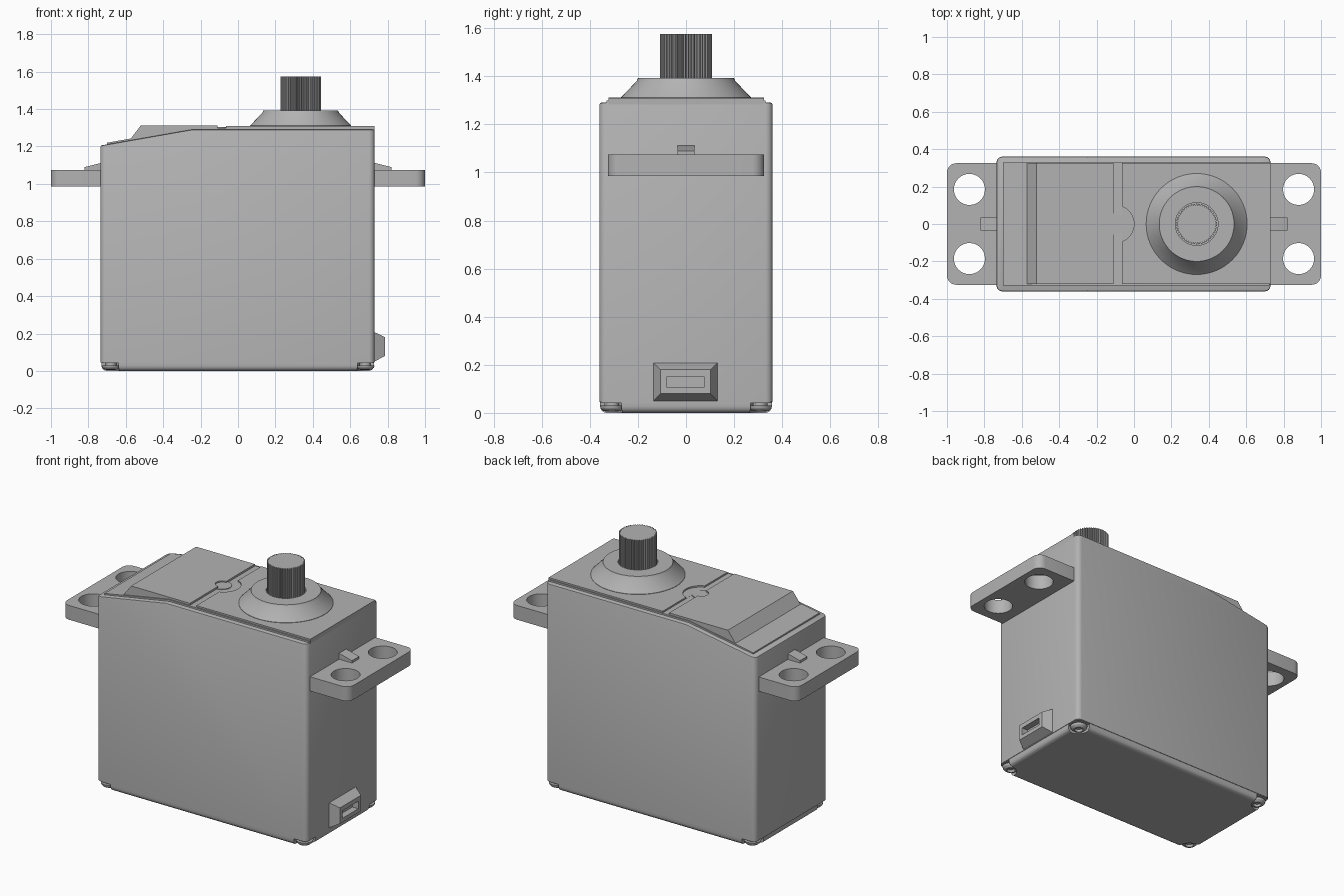
import bpy
import bmesh
from math import sin, cos, pi, radians
from mathutils import Vector

if "Cube" in bpy.data.objects:
    bpy.data.objects.remove(bpy.data.objects["Cube"])

grey = bpy.data.materials.new("plain grey")
grey.use_nodes = True
COLOUR = (0.45, 0.45, 0.45, 1)
grey.diffuse_color = COLOUR
grey.node_tree.nodes["Principled BSDF"].inputs["Base Color"].default_value = COLOUR


def make(name, bm):
    bmesh.ops.recalc_face_normals(bm, faces=bm.faces)
    mesh = bpy.data.meshes.new(name)
    bm.to_mesh(mesh)
    bm.free()
    ob = bpy.data.objects.new(name, mesh)
    bpy.context.collection.objects.link(ob)
    mesh.materials.append(grey)
    return ob


def prism(name, outline, lo, hi, axis="z"):
    """Extrude a 2D outline along z (x, y points) or along y (x, z points)."""
    bm = bmesh.new()
    place = (lambda a, b, h: (a, b, h)) if axis == "z" else (lambda a, b, h: (a, h, b))
    face = bm.faces.new([bm.verts.new(place(a, b, lo)) for a, b in outline])
    new = bmesh.ops.extrude_face_region(bm, geom=[face])["geom"]
    shift = Vector(place(0, 0, hi - lo))
    bmesh.ops.translate(bm, vec=shift, verts=[v for v in new if isinstance(v, bmesh.types.BMVert)])
    return make(name, bm)


def lathe(name, profile, x, y, steps=64):
    """Closed turned solid from (radius, z) points, with flat ends."""
    bm = bmesh.new()
    rings = [[bm.verts.new((x + r * cos(2 * pi * i / steps), y + r * sin(2 * pi * i / steps), z))
              for i in range(steps)] for r, z in profile]
    for a, b in zip(rings, rings[1:]):
        for i in range(steps):
            j = (i + 1) % steps
            bm.faces.new((a[i], a[j], b[j], b[i]))
    bm.faces.new(rings[0])
    bm.faces.new(rings[-1])
    return make(name, bm)


def rounded(x0, x1, y0, y1, r, steps=8):
    pts = []
    for k, (cx, cy) in enumerate(((x1 - r, y1 - r), (x0 + r, y1 - r), (x0 + r, y0 + r), (x1 - r, y0 + r))):
        for i in range(steps + 1):
            a = pi / 2 * (k + i / steps)
            pts.append((cx + r * cos(a), cy + r * sin(a)))
    return pts


def box(x0, x1, y0, y1):
    return [(x0, y0), (x1, y0), (x1, y1), (x0, y1)]


def bevel(ob, width, rule, segments=4):
    """Round the edges whose two end points satisfy the rule."""
    bm = bmesh.new()
    bm.from_mesh(ob.data)
    edges = [e for e in bm.edges if rule(e.verts[0].co, e.verts[1].co)]
    bmesh.ops.bevel(bm, geom=edges, offset=width, segments=segments, profile=0.5, affect="EDGES")
    bm.to_mesh(ob.data)
    bm.free()


def select(ob):
    bpy.ops.object.select_all(action="DESELECT")
    ob.select_set(True)
    bpy.context.view_layer.objects.active = ob


def cut(ob, cutters):
    for c in cutters:
        mod = ob.modifiers.new("cut", "BOOLEAN")
        mod.operation = "DIFFERENCE"
        mod.solver = "EXACT"
        mod.object = c
    select(ob)
    bpy.ops.object.convert(target="MESH")
    for c in cutters:
        bpy.data.objects.remove(c)


# Case, with rounded upright corners and a sloping rear top
case = prism("case", [(-0.735, 0.045), (0.73, 0.045), (0.73, 1.29), (-0.25, 1.29), (-0.735, 1.205)],
             -0.36, 0.36, "y")
bevel(case, 0.03, lambda a, b: abs(a.x - b.x) < 1e-4 and abs(a.y - b.y) < 1e-4)
bevel(case, 0.008, lambda a, b: min(a.z, b.z) > 1.15, 2)

# Bottom cover with rounded rim, notched at the corners for the screws
cover = prism("bottom_cover", rounded(-0.73, 0.727, -0.357, 0.357, 0.03), 0, 0.05)
bevel(cover, 0.028, lambda a, b: max(a.z, b.z) < 1e-4)
corners = [(sx, sy) for sx in (-1, 1) for sy in (-1, 1)]
cut(cover, [lathe("notch_cutter", [(0.07, -0.1), (0.07, 0.042)], sx * 0.705, sy * 0.335, 32)
            for sx, sy in corners])
for sx, sy in corners:
    side = ("left" if sx > 0 else "right") + ("_back" if sy > 0 else "_front")
    foot = lathe("corner_screw_" + side,
                 [(0.02, 0.02), (0.024, 0.006), (0.036, 0.008), (0.047, 0.018), (0.05, 0.03), (0.03, 0.03), (0.03, 0.06)],
                 sx * 0.68, sy * 0.308, 32)

# Thin lid following the top of the case
prism("lid", [(-0.70, 1.2), (0.725, 1.2), (0.725, 1.3), (-0.25, 1.3), (-0.70, 1.22)], -0.33, 0.33, "y")

# Raised rear panel with a sloped end and a small round recess
rear = prism("rear_panel", [(-0.59, 1.22), (-0.11, 1.22), (-0.11, 1.312), (-0.52, 1.312)], -0.322, 0.325, "y")
cut(rear, [lathe("recess_cutter", [(0.04, 1.303), (0.04, 1.4)], -0.11, 0, 32)])
lathe("catch_disc", [(0.055, 1.28), (0.055, 1.304)], -0.11, 0, 32)

# Raised front panel with a round bite
front = prism("front_panel", box(-0.065, 0.73, -0.322, 0.325), 1.28, 1.31)
cut(front, [lathe("bite_cutter", [(0.1, 1.3005), (0.1, 1.4)], -0.1, 0, 48)])

# Tapered collar with a socket for the shaft
lathe("collar", [(0.27, 1.3), (0.27, 1.312), (0.205, 1.38), (0.2, 1.392), (0.114, 1.392), (0.114, 1.375)], 0.335, 0)

# Splined output shaft
teeth = 50
spline = []
for i in range(teeth):
    for offset, r in ((0.0, 0.099), (0.3, 0.109), (0.7, 0.109)):
        a = 2 * pi * (i + offset) / teeth
        spline.append((0.335 + r * cos(a), r * sin(a)))
shaft = prism("splined_shaft", spline, 1.37, 1.575)

# Mounting ears, each with two holes and a wedge rib
for s, side in ((-1, "right"), (1, "left")):
    x0, x1 = sorted((s * 0.65, s * 1.0))
    ear = prism("mounting_ear_" + side, rounded(x0, x1, -0.325, 0.325, 0.05), 0.985, 1.075)
    cut(ear, [lathe("hole_cutter", [(0.083, 0.9), (0.083, 1.2)], s * 0.88, y, 48) for y in (-0.185, 0.185)])
    prism("ear_rib_" + side, [(s * 0.70, 1.06), (s * 0.82, 1.06), (s * 0.82, 1.09), (s * 0.73, 1.112), (s * 0.70, 1.112)],
          -0.036, 0.036, "y")

# Tapered cable outlet with a slot
bm = bmesh.new()
base = [bm.verts.new((0.72, y, z)) for y, z in box(-0.14, 0.135, 0.045, 0.212)]
tip = [bm.verts.new((0.786, y, z)) for y, z in box(-0.106, 0.102, 0.08, 0.18)]
bm.faces.new(base)
bm.faces.new(tip)
for i in range(4):
    j = (i + 1) % 4
    bm.faces.new((base[i], base[j], tip[j], tip[i]))
outlet = make("cable_outlet", bm)
cut(outlet, [prism("slot_cutter", box(0.745, 0.9, -0.08, 0.075), 0.105, 0.152)])

# Smooth the rounded parts, keeping real edges sharp
for ob in bpy.context.collection.objects:
    if ob.type == "MESH" and grey.name in ob.data.materials:
        select(ob)
        bpy.ops.object.shade_smooth_by_angle(angle=radians(15 if ob == shaft else 30))
